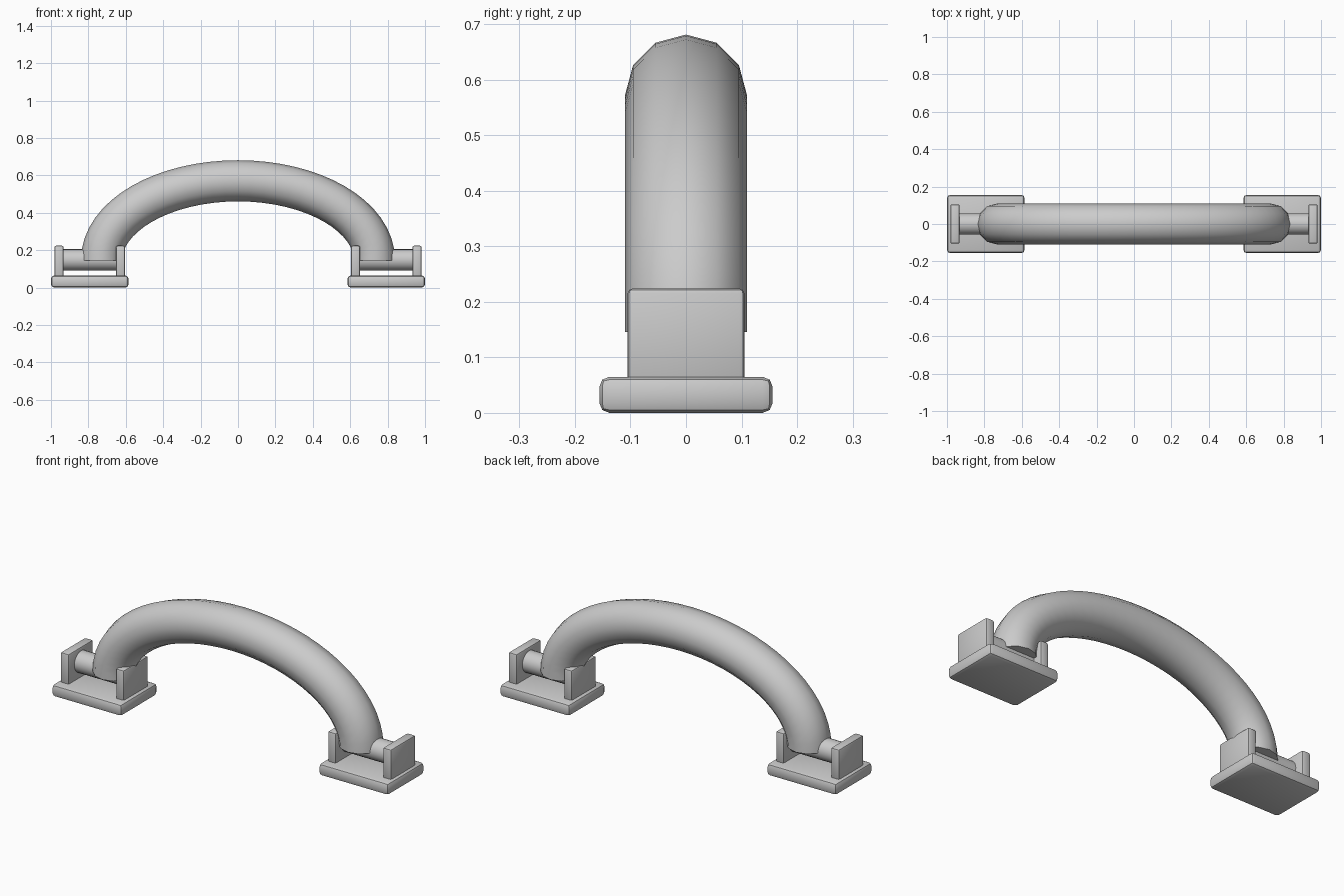
import bpy, bmesh, math
from mathutils import Vector, Matrix

if "Cube" in bpy.data.objects:
    bpy.data.objects.remove(bpy.data.objects["Cube"])

metal = bpy.data.materials.new("brushed_grey")
metal.diffuse_color = (0.6, 0.6, 0.6, 1)
metal.use_nodes = True
metal.node_tree.nodes["Principled BSDF"].inputs["Base Color"].default_value = metal.diffuse_color


def finish(name, bm):
    bmesh.ops.recalc_face_normals(bm, faces=bm.faces)
    me = bpy.data.meshes.new(name)
    bm.to_mesh(me)
    bm.free()
    me.materials.append(metal)
    ob = bpy.data.objects.new(name, me)
    bpy.context.collection.objects.link(ob)
    bpy.ops.object.select_all(action='DESELECT')
    ob.select_set(True)
    bpy.context.view_layer.objects.active = ob
    bpy.ops.object.shade_smooth_by_angle(angle=math.radians(40))
    return ob


def box(name, lo, hi, bevel):
    lo, hi = Vector(lo), Vector(hi)
    bm = bmesh.new()
    bmesh.ops.create_cube(bm, size=1, matrix=Matrix.Translation((lo + hi) / 2)
                          @ Matrix.Diagonal((*(hi - lo), 1)))
    bmesh.ops.bevel(bm, geom=bm.edges[:], offset=bevel, segments=2,
                    profile=0.5, affect='EDGES')
    return finish(name, bm)


def pin(name, x0, x1, z, r):
    bm = bmesh.new()
    bmesh.ops.create_cone(bm, cap_ends=True, segments=24, radius1=r, radius2=r,
                          depth=abs(x1 - x0),
                          matrix=Matrix.Translation(((x0 + x1) / 2, 0, z))
                          @ Matrix.Rotation(math.pi / 2, 4, 'Y'))
    return finish(name, bm)


# Mounting feet, one at each end
for side, s in (("left", -1), ("right", 1)):
    def span(a, b):
        return sorted((s * a, s * b))
    x0, x1 = span(0.585, 1.0)
    box(side + "_base_plate", (x0, -0.156, 0), (x1, 0.156, 0.065), 0.018)
    x0, x1 = span(0.932, 0.982)
    box(side + "_outer_bracket", (x0, -0.105, 0.05), (x1, 0.105, 0.224), 0.009)
    x0, x1 = span(0.605, 0.653)
    box(side + "_inner_bracket", (x0, -0.105, 0.05), (x1, 0.105, 0.224), 0.009)
    x0, x1 = span(0.63, 0.955)
    pin(side + "_pivot_pin", x0, x1, 0.148, 0.057)

# Arched grip: twelve-sided tube swept along half an ellipse
A, B, Z0, R, SIDES, STEPS = 0.73, 0.425, 0.146, 0.11, 12, 32
bm = bmesh.new()
rings = []
for i in range(STEPS + 1):
    t = math.pi * i / STEPS
    centre = Vector((A * math.cos(t), 0, Z0 + B * math.sin(t)))
    normal = Vector((math.cos(t) / A, 0, math.sin(t) / B)).normalized()
    rings.append([bm.verts.new(centre + R * (normal * math.cos(a) + Vector((0, math.sin(a), 0))))
                  for a in (2 * math.pi * k / SIDES for k in range(SIDES))])
for r0, r1 in zip(rings, rings[1:]):
    for k in range(SIDES):
        n = (k + 1) % SIDES
        bm.faces.new((r0[k], r0[n], r1[n], r1[k]))
bm.faces.new(rings[0])
bm.faces.new(rings[-1])
finish("arched_grip", bm)
